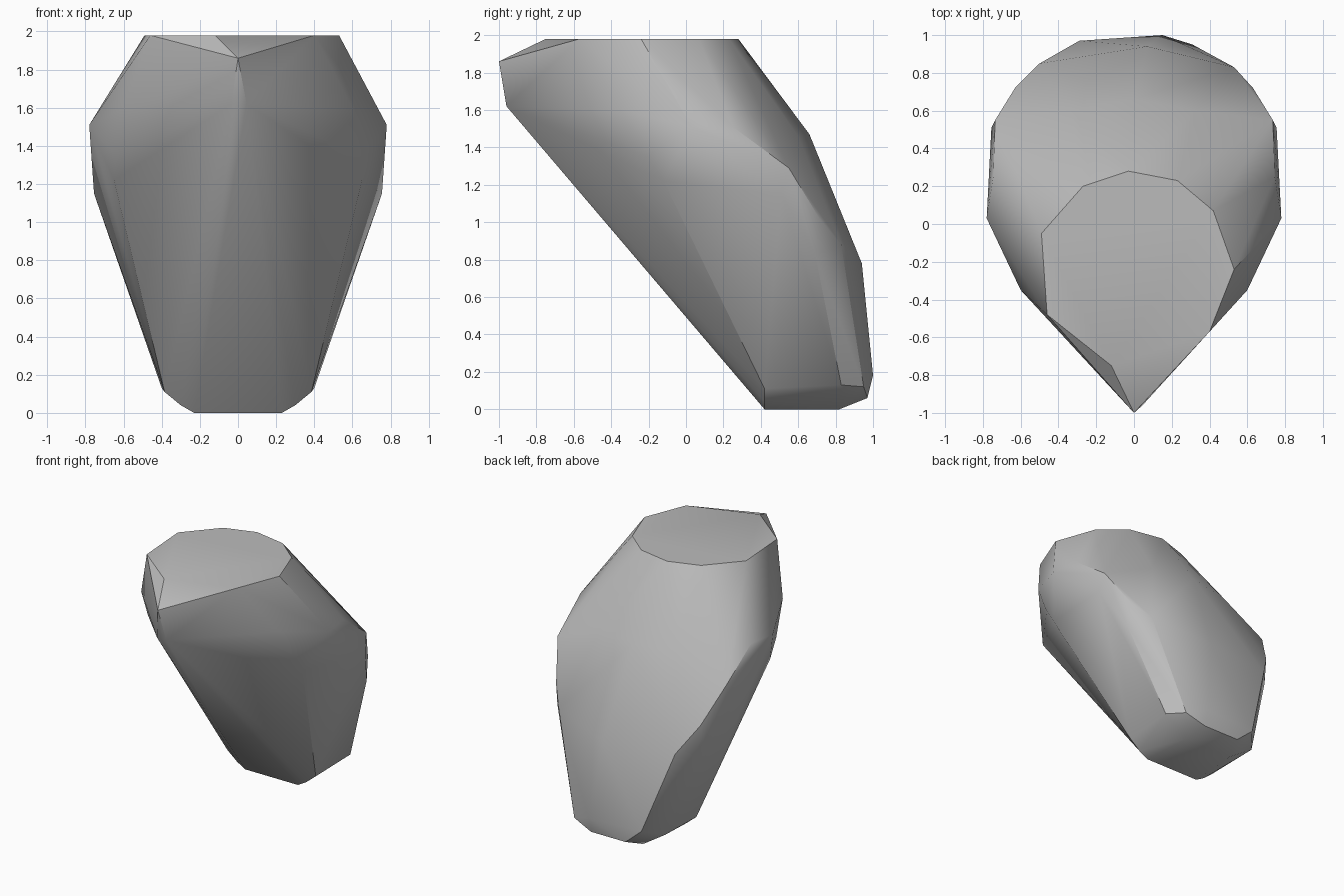
import bpy
import bmesh
import math

# Remove the default object
default_object = bpy.data.objects.get("Cube")
if default_object:
    bpy.data.objects.remove(default_object, do_unlink=True)


def make_material(name, colour):
    material = bpy.data.materials.new(name)
    material.use_nodes = True
    material.diffuse_color = colour
    shader = material.node_tree.nodes["Principled BSDF"]
    shader.inputs["Base Color"].default_value = colour
    return material


def level(height, outline):
    """Corner points that share one height."""
    return [(x, y, height) for x, y in outline]


def both_sides(points):
    """Each point together with its mirror image across the centre."""
    return [(side * x, y, z) for x, y, z in points for side in (-1, 1)]


def tight_skin(name, points, material):
    """Stretch a convex shell over the corner points."""
    shell = bmesh.new()
    for point in points:
        shell.verts.new(point)
    hull = bmesh.ops.convex_hull(shell, input=shell.verts[:])
    unused = [item for item in hull["geom_interior"] + hull["geom_unused"]
              if isinstance(item, bmesh.types.BMVert)]
    bmesh.ops.delete(shell, geom=list(set(unused)), context="VERTS")
    bmesh.ops.dissolve_limit(shell, angle_limit=math.radians(1),
                             verts=shell.verts[:], edges=shell.edges[:])
    bmesh.ops.recalc_face_normals(shell, faces=shell.faces[:])
    mesh = bpy.data.meshes.new(name)
    shell.to_mesh(mesh)
    shell.free()
    mesh.materials.append(material)
    body = bpy.data.objects.new(name, mesh)
    bpy.context.collection.objects.link(body)
    bpy.ops.object.select_all(action="DESELECT")
    body.select_set(True)
    bpy.context.view_layer.objects.active = body
    bpy.ops.object.shade_smooth_by_angle(angle=math.radians(32))
    return body


# Flat top, slightly lopsided
top_rim = level(1.98, [
    (-.49, -.05), (-.27, .2), (-.03, .28), (.23, .23), (.42, .07),
    (.53, -.24), (.4, -.57), (-.12, -.75), (-.46, -.48),
])

# Pointed front edge
front_edge = [(0, -1, 1.86), (-.035, -.96, 1.62), (.045, -.96, 1.62)]

# Crease below the front, with its rounded underside
front_crease = both_sides([
    (.6, -.35, 1.6), (.64, -.21, 1.35), (.65, -.12, 1.22),
])

# Shoulders and widest part of the flanks
shoulders = both_sides([(.78, .03, 1.51), (.745, .25, 1.51), (.33, .6, 1.46)])
flanks = both_sides([
    (.755, .51, 1.15), (.735, .55, 1.29), (.63, .72, 1.01), (.64, .69, .83),
])

# Curved back
back = [
    (0, .66, 1.47), (.53, .83, .88), (-.5, .85, .8),
    (.07, .94, .78), (.15, 1, .18), (-.29, .97, .18), (.31, .95, .12),
]

# Narrow foot with a bevelled rim
foot_rim = both_sides([(.4, .83, .13), (.385, .42, .11), (.3, .42, .04)])
foot_rim += both_sides([(.15, .97, .06)])
foot_base = both_sides(level(0, [(.23, .42), (.2, .82)]))

grey = make_material("plain grey", (.5, .5, .5, 1))
tight_skin("tapered_body",
           top_rim + front_edge + front_crease + shoulders + flanks + back
           + foot_rim + foot_base, grey)
